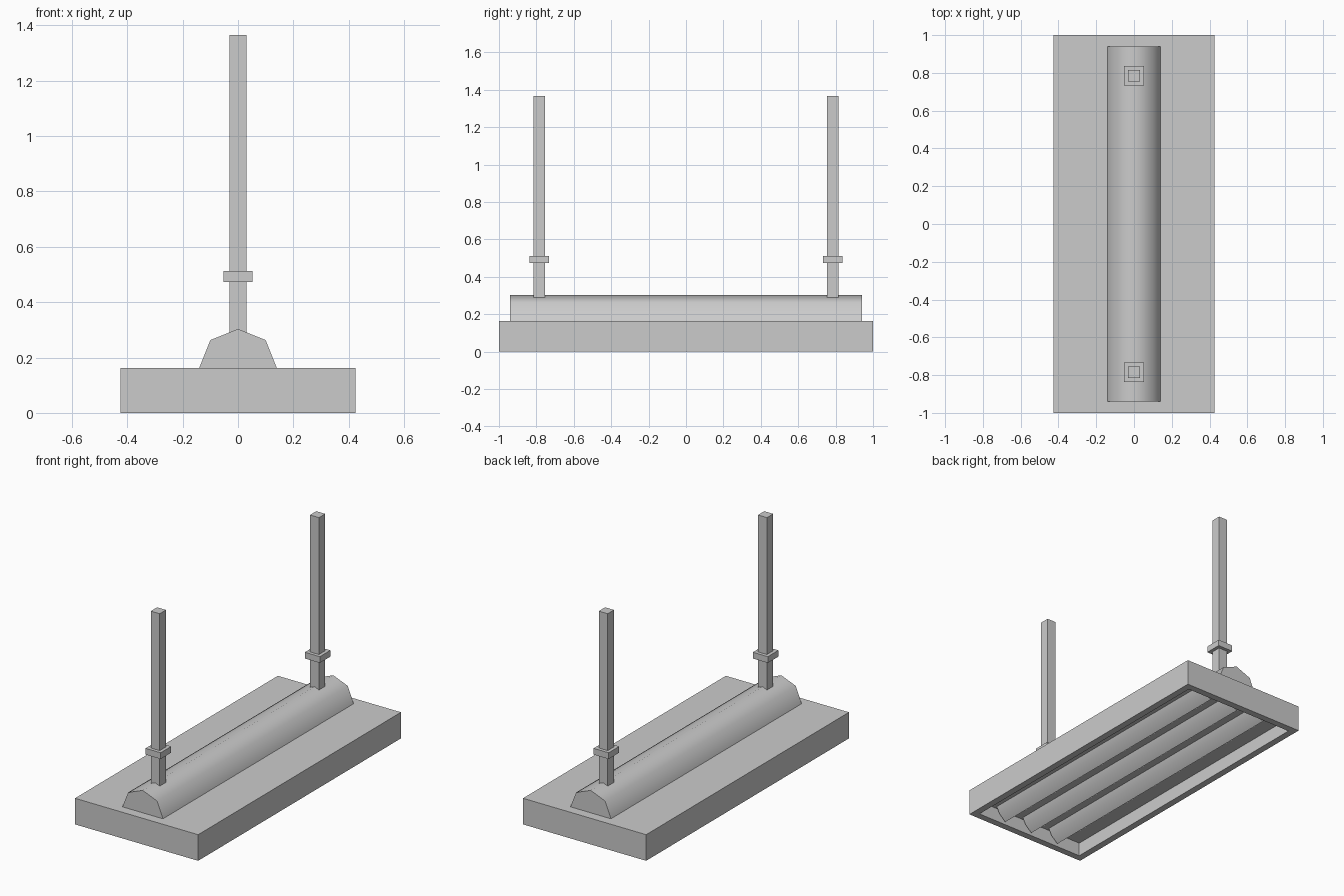
import bpy, bmesh
from math import radians

if "Cube" in bpy.data.objects:
    bpy.data.objects.remove(bpy.data.objects["Cube"])


def make_object(name, bm):
    bmesh.ops.recalc_face_normals(bm, faces=bm.faces)
    mesh = bpy.data.meshes.new(name)
    bm.to_mesh(mesh)
    bm.free()
    ob = bpy.data.objects.new(name, mesh)
    bpy.context.collection.objects.link(ob)
    return ob


def add_box(name, half_x, half_y, z0, z1, y=0):
    bm = bmesh.new()
    bmesh.ops.create_cube(bm, size=1)
    for v in bm.verts:
        v.co.x *= 2 * half_x
        v.co.y = v.co.y * 2 * half_y + y
        v.co.z = z0 + (v.co.z + 0.5) * (z1 - z0)
    return make_object(name, bm)


def add_ridge(name, profile, half_y, x=0):
    """Extrude an (x, z) profile along y, with smooth sides and sharp ends."""
    bm = bmesh.new()
    face = bm.faces.new([bm.verts.new((x + px, -half_y, pz)) for px, pz in profile])
    ext = bmesh.ops.extrude_face_region(bm, geom=[face], use_keep_orig=True)
    for g in ext["geom"]:
        if isinstance(g, bmesh.types.BMVert):
            g.co.y = half_y
    ob = make_object(name, bm)
    bpy.ops.object.select_all(action="DESELECT")
    ob.select_set(True)
    bpy.context.view_layer.objects.active = ob
    bpy.ops.object.shade_smooth_by_angle(angle=radians(60))
    return ob


# Housing: a box with a shallow tray recessed into the underside
housing = add_box("lamp_housing", 0.425, 1.0, 0, 0.163)
bm = bmesh.new()
bm.from_mesh(housing.data)
bm.faces.ensure_lookup_table()
bottom = min(bm.faces, key=lambda f: f.calc_center_median().z)
bmesh.ops.inset_region(bm, faces=[bottom], thickness=0.06)
ext = bmesh.ops.extrude_face_region(bm, geom=[bottom])
bmesh.ops.translate(bm, vec=(0, 0, 0.085),
                    verts=[g for g in ext["geom"] if isinstance(g, bmesh.types.BMVert)])
if bottom.is_valid:
    bmesh.ops.delete(bm, geom=[bottom], context="FACES_ONLY")
bmesh.ops.recalc_face_normals(bm, faces=bm.faces)
bm.to_mesh(housing.data)
bm.free()

# Ballast cover running along the top
add_ridge("ballast_cover",
          [(-0.14, 0.163), (-0.10, 0.263), (0, 0.303), (0.10, 0.263), (0.14, 0.163)], 0.94)

# Three lamp tubes hanging in the tray, tapering to a narrow lower edge
for i, x in enumerate((-0.2, 0, 0.2)):
    add_ridge(f"lamp_tube_{i + 1}",
              [(-0.065, 0.085), (-0.045, 0.045), (0, 0.005), (0.045, 0.045), (0.065, 0.085)],
              0.94, x)

# Hanging rods with collars
for side, y in (("front", -0.785), ("back", 0.785)):
    add_box(f"{side}_rod", 0.031, 0.031, 0.29, 1.366, y)
    add_box(f"{side}_collar", 0.052, 0.052, 0.473, 0.512, y)
